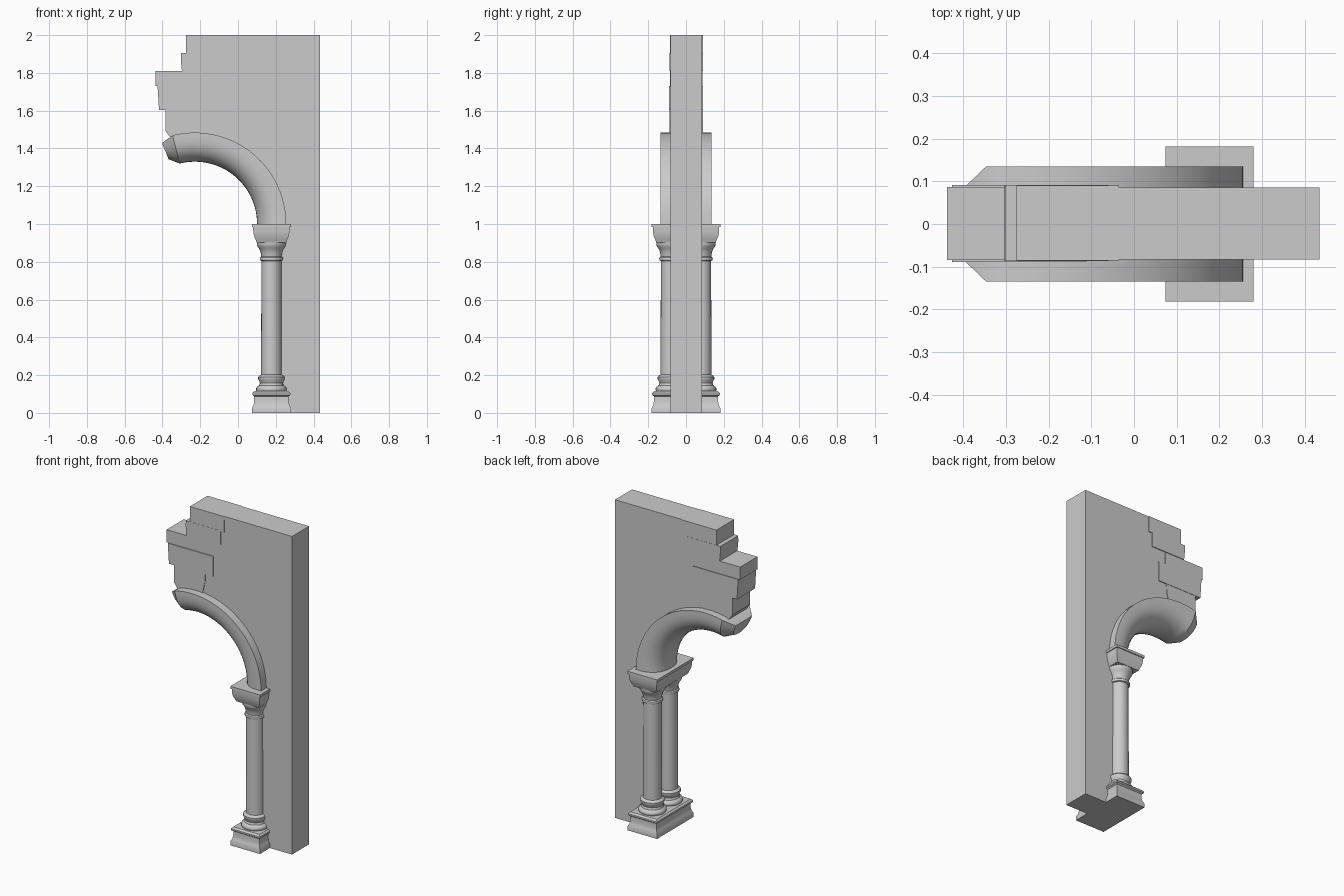
import bpy, bmesh
from math import sin, cos, pi, radians

cube = bpy.data.objects.get("Cube")
if cube:
    bpy.data.objects.remove(cube, do_unlink=True)

stone = bpy.data.materials.new("grey_stone")
stone.use_nodes = True
GREY = (0.6, 0.6, 0.6, 1)
stone.diffuse_color = GREY
stone.node_tree.nodes["Principled BSDF"].inputs["Base Color"].default_value = GREY

ARCH_X, ARCH_Z = -0.229, 1.0
COL_X, COL_Y = 0.177, 0.08


def finish(name, bm, smooth=False):
    bmesh.ops.recalc_face_normals(bm, faces=bm.faces)
    mesh = bpy.data.meshes.new(name)
    bm.to_mesh(mesh)
    bm.free()
    mesh.materials.append(stone)
    obj = bpy.data.objects.new(name, mesh)
    bpy.context.collection.objects.link(obj)
    if smooth:
        bpy.ops.object.select_all(action="DESELECT")
        obj.select_set(True)
        bpy.context.view_layer.objects.active = obj
        bpy.ops.object.shade_smooth_by_angle(angle=radians(35))
    return obj


def slab(name, outline, y0, y1):
    """Extrude an x-z outline from y0 to y1."""
    bm = bmesh.new()
    face = bm.faces.new([bm.verts.new((x, y0, z)) for x, z in outline])
    ext = bmesh.ops.extrude_face_region(bm, geom=[face])["geom"]
    moved = [v for v in ext if isinstance(v, bmesh.types.BMVert)]
    bmesh.ops.translate(bm, verts=moved, vec=(0, y1 - y0, 0))
    return finish(name, bm)


def loft(name, rings, smooth=True):
    """Skin a list of closed rings and cap both ends."""
    bm = bmesh.new()
    loops = [[bm.verts.new(p) for p in ring] for ring in rings]
    n = len(loops[0])
    for a, b in zip(loops, loops[1:]):
        for i in range(n):
            j = (i + 1) % n
            bm.faces.new((a[i], a[j], b[j], b[i]))
    bm.faces.new(loops[0])
    bm.faces.new(loops[-1])
    return finish(name, bm, smooth)


def moulded_block(name, profile):
    """Rectangular block; profile holds (inset, height)."""
    rings = []
    for inset, z in profile:
        hx, hy = 0.103 - inset, 0.182 - inset
        rings.append([(COL_X + sx * hx, sy * hy, z)
                      for sx, sy in ((-1, -1), (1, -1), (1, 1), (-1, 1))])
    return loft(name, rings)


def turned(name, profile, y, sides=24):
    """Round part; profile holds (radius, height)."""
    return loft(name, [[(COL_X + r * cos(2 * pi * i / sides),
                         y + r * sin(2 * pi * i / sides), z)
                        for i in range(sides)] for r, z in profile])


# Wall with the arch opening cut from its outline
opening = [(ARCH_X + 0.414 * cos(a), ARCH_Z + 0.414 * sin(a))
           for a in (radians(88 - 4 * i) for i in range(23))]
slab("wall", [(0.185, 0), (0.434, 0), (0.434, 2), (-0.2, 2), (-0.2, 1.42)] + opening,
     -0.083, 0.086)

# Broken courses of masonry at the ragged edge
slab("top_brick", [(-0.275, 1.9), (-0.275, 2), (-0.035, 2), (-0.037, 1.9)], -0.086, 0.09)
slab("second_brick", [(-0.297, 1.81), (-0.303, 1.87), (-0.302, 1.905),
                      (-0.06, 1.905), (-0.062, 1.81)], -0.087, 0.091)
slab("third_brick", [(-0.437, 1.73), (-0.438, 1.81), (-0.16, 1.81), (-0.16, 1.73)],
     -0.084, 0.087)
slab("fourth_brick", [(-0.418, 1.603), (-0.426, 1.73), (-0.111, 1.73), (-0.111, 1.603)],
     -0.089, 0.091)
slab("lowest_brick", [(-0.345, 1.44), (-0.385, 1.495), (-0.385, 1.603), (-0.167, 1.603),
                      (-0.17, 1.55), (-0.187, 1.48), (-0.2, 1.44)], -0.087, 0.089)

# Arch moulding: flat outer rim, rounded underside, broken tapering tip
half = [(0.46 - 0.13 * sin(t) ** 0.87, 0.135 * cos(t) ** 0.87)
        for t in (pi / 2 * i / 9 for i in range(9))]
section = ([(0.484, -0.135), (0.484, 0.135)] + half + [(0.33, 0)]
           + [(r, -y) for r, y in reversed(half)])


def arch_ring(degrees, scale=1):
    a = radians(degrees)
    ring = []
    for r, y in section:
        r = 0.43 + (r - 0.43) * scale
        ring.append((ARCH_X + r * cos(a), y * scale, ARCH_Z + r * sin(a)))
    return ring


loft("arch_moulding", [arch_ring(4 * i) for i in range(27)] + [arch_ring(112, 0.6)])

# Shared plinth and capital block for the pair of columns
moulded_block("plinth", [(0, 0), (0, 0.025), (0.008, 0.04), (0.012, 0.06), (0.012, 0.088),
                         (0.002, 0.095), (0.002, 0.105), (0.012, 0.115)])
moulded_block("capital_block", [(0.024, 0.903), (0.02, 0.915), (0.011, 0.935),
                                (0.007, 0.96), (0.006, 0.984), (0, 0.984), (0, 1.0)])

# Twin columns
column = [(0.076, 0.112), (0.081, 0.12), (0.081, 0.13), (0.074, 0.14), (0.065, 0.145),
          (0.061, 0.158), (0.065, 0.17), (0.07, 0.178), (0.07, 0.19), (0.064, 0.197),
          (0.055, 0.202), (0.054, 0.5), (0.053, 0.805), (0.06, 0.808), (0.062, 0.815),
          (0.06, 0.823), (0.054, 0.828), (0.057, 0.85), (0.064, 0.868), (0.073, 0.88),
          (0.077, 0.89), (0.077, 0.905)]
for side, y in (("front", -COL_Y), ("back", COL_Y)):
    turned(side + "_column", column, y)
